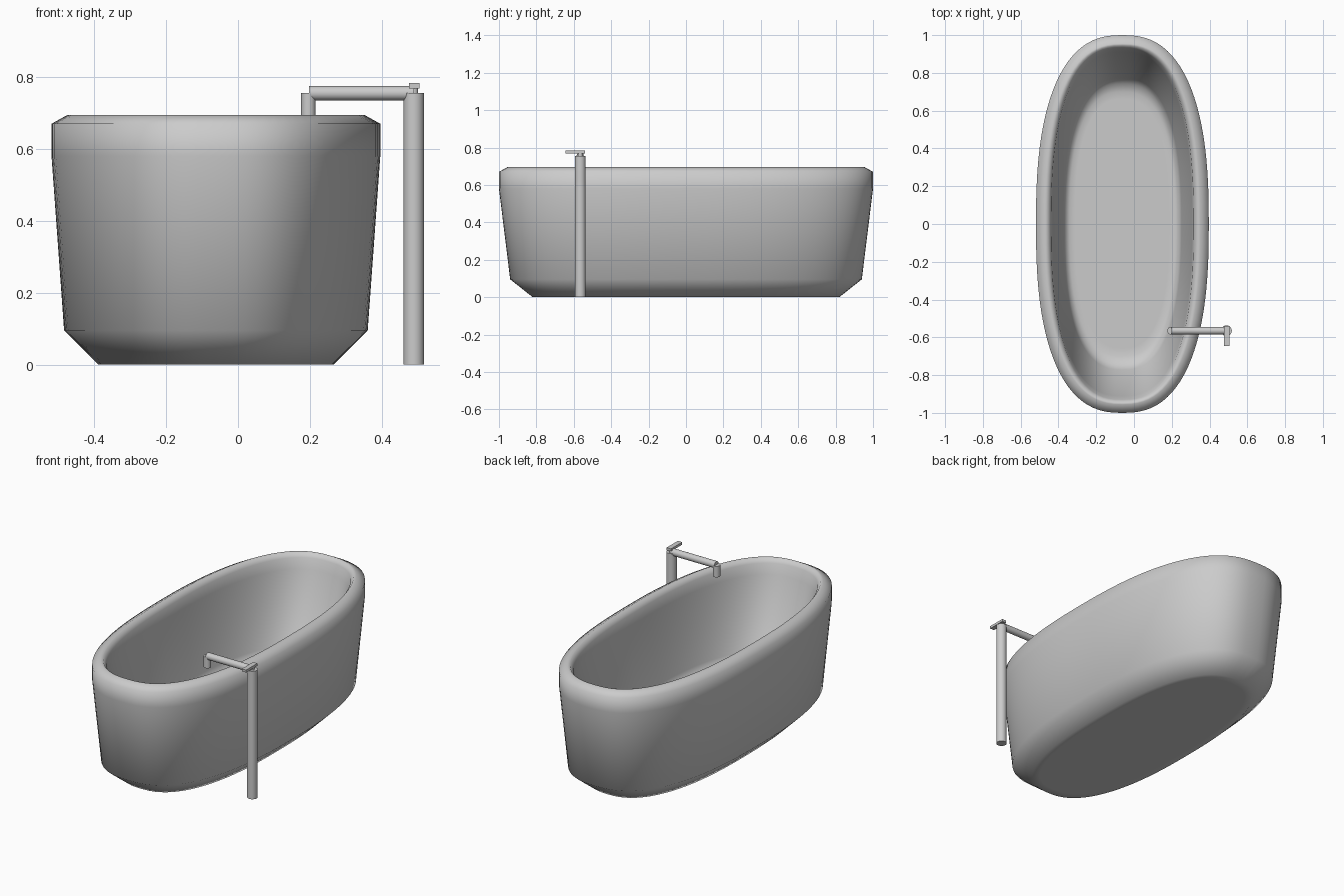
import bpy, bmesh, math
from mathutils import Vector

if "Cube" in bpy.data.objects:
    bpy.data.objects.remove(bpy.data.objects["Cube"])

grey = bpy.data.materials.new("plain grey")
grey.diffuse_color = (0.6, 0.6, 0.6, 1)
grey.use_nodes = True
grey.node_tree.nodes["Principled BSDF"].inputs["Base Color"].default_value = grey.diffuse_color

CX = -0.0615          # tub centre
PX, PY = 0.4895, -0.565   # tap post position


def finish(name, bm, angle=35):
    bmesh.ops.recalc_face_normals(bm, faces=bm.faces)
    me = bpy.data.meshes.new(name)
    bm.to_mesh(me)
    bm.free()
    me.materials.append(grey)
    ob = bpy.data.objects.new(name, me)
    bpy.context.collection.objects.link(ob)
    bpy.ops.object.select_all(action='DESELECT')
    ob.select_set(True)
    bpy.context.view_layer.objects.active = ob
    bpy.ops.object.shade_smooth_by_angle(angle=math.radians(angle))
    return ob


def tube(name, a, b, r, sides=32):
    a, b = Vector(a), Vector(b)
    bm = bmesh.new()
    bmesh.ops.create_cone(bm, cap_ends=True, segments=sides, radius1=r, radius2=r, depth=(b - a).length)
    rot = (b - a).to_track_quat('Z', 'Y').to_matrix().to_4x4()
    bmesh.ops.transform(bm, matrix=rot, verts=bm.verts)
    bmesh.ops.translate(bm, vec=(a + b) / 2, verts=bm.verts)
    return finish(name, bm)


# tub: superellipse rings (half width, half length, height), outside then inside
rings = [(0.29, 0.77, 0), (0.3275, 0.82, 0), (0.4225, 0.94, 0.095), (0.4575, 1.0, 0.58),
         (0.4575, 1.0, 0.67), (0.4125, 0.955, 0.695), (0.395, 0.945, 0.695), (0.377, 0.93, 0.67),
         (0.369, 0.911, 0.61), (0.313, 0.772, 0.21), (0.302, 0.743, 0.175),
         (0.28, 0.70, 0.16), (0.25, 0.66, 0.16)]
N, P = 96, 2 / 2.5
bm = bmesh.new()
loops = []
for w, l, z in rings:
    loop = []
    for i in range(N):
        t = 2 * math.pi * i / N
        c, s = math.cos(t), math.sin(t)
        loop.append(bm.verts.new((CX + w * math.copysign(abs(c) ** P, c),
                                  l * math.copysign(abs(s) ** P, s), z)))
    loops.append(loop)
for lo, hi in zip(loops, loops[1:]):
    for i in range(N):
        j = (i + 1) % N
        bm.faces.new((lo[i], lo[j], hi[j], hi[i]))
bm.faces.new(loops[0])
bm.faces.new(loops[-1])
finish("tub", bm, 80)

# floor-standing tap
tube("tap_post", (PX, PY, 0), (PX, PY, 0.755), 0.0285)
tube("tap_arm", (0.198, PY, 0.755), (PX, PY, 0.755), 0.02)
tube("tap_spout", (0.196, PY, 0.69), (0.196, PY, 0.755), 0.02)
tube("handle_stem", (PX, PY, 0.75), (PX, PY, 0.772), 0.012)

# lever handle
bm = bmesh.new()
bmesh.ops.create_cube(bm, size=1)
bmesh.ops.scale(bm, vec=(0.028, 0.105, 0.015), verts=bm.verts)
bmesh.ops.translate(bm, vec=(0.4905, -0.5925, 0.776), verts=bm.verts)
finish("lever", bm)
